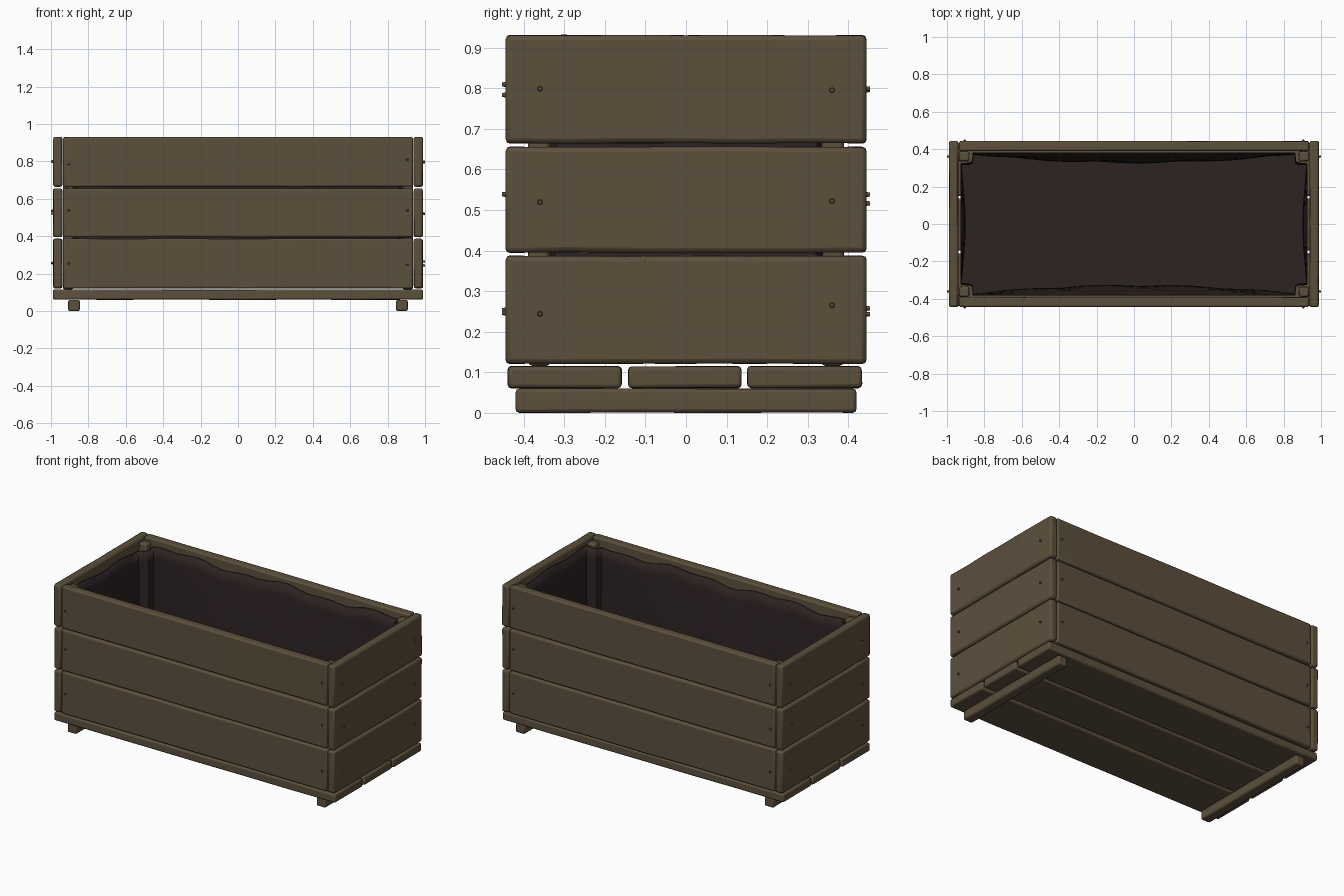
import bpy, bmesh, math, random
from mathutils import Matrix, Vector

random.seed(4)
if "Cube" in bpy.data.objects:
    bpy.data.objects.remove(bpy.data.objects["Cube"], do_unlink=True)


def material(name, rgb):
    m = bpy.data.materials.new(name)
    m.use_nodes = True
    m.diffuse_color = (*rgb, 1)
    m.node_tree.nodes["Principled BSDF"].inputs["Base Color"].default_value = (*rgb, 1)
    return m


WOOD = material("weathered_wood", (0.108, 0.08, 0.046))
LINER = material("dark_liner", (0.026, 0.016, 0.016))


def finish(bm, name, mat, bevel=0):
    bmesh.ops.recalc_face_normals(bm, faces=bm.faces)
    mesh = bpy.data.meshes.new(name)
    bm.to_mesh(mesh)
    bm.free()
    mesh.materials.append(mat)
    ob = bpy.data.objects.new(name, mesh)
    bpy.context.collection.objects.link(ob)
    if bevel:
        mod = ob.modifiers.new("worn_edges", "BEVEL")
        mod.width, mod.segments, mod.limit_method = bevel, 2, "ANGLE"
        mod.angle_limit = math.radians(40)
    bpy.ops.object.select_all(action="DESELECT")
    ob.select_set(True)
    bpy.context.view_layer.objects.active = ob
    bpy.ops.object.shade_smooth_by_angle(angle=math.radians(40))
    return ob


def board(name, low, high, wear=0.003, bevel=0.009):
    """Timber between two corners, cut along its length and slightly worn."""
    low, high = Vector(low), Vector(high)
    size = high - low
    bm = bmesh.new()
    bmesh.ops.create_cube(bm, size=1, matrix=Matrix.Translation((low + high) / 2)
                          @ Matrix.Diagonal((*size, 1)))
    axis = max(range(3), key=lambda i: size[i])
    normal = Vector([float(i == axis) for i in range(3)])
    for k in range(1, 6):
        bmesh.ops.bisect_plane(bm, geom=bm.verts[:] + bm.edges[:] + bm.faces[:],
                               plane_co=low + size * k / 6, plane_no=normal)
    for v in bm.verts:
        for i in range(3):
            inward = -1 if v.co[i] > (low[i] + high[i]) / 2 else 1
            if i != axis:
                v.co[i] += inward * random.uniform(0, wear)
    return finish(bm, name, WOOD, bevel)


def nail(name, pos, direction):
    bm = bmesh.new()
    rot = Vector(direction).to_track_quat("Z", "Y").to_matrix().to_4x4()
    bmesh.ops.create_cone(bm, cap_ends=True, segments=10, radius1=0.007, radius2=0.005,
                          depth=0.014, matrix=Matrix.Translation(pos) @ rot)
    finish(bm, name, WOOD)


# Three rows of side planks with their nails
rows = [("lower", 0.12, 0.388), ("middle", 0.394, 0.657), ("upper", 0.663, 0.932)]
for row, z0, z1 in rows:
    for side, s in (("front", -1), ("back", 1)):
        ys = sorted((s * 0.39, s * 0.445))
        board(f"{row}_{side}_plank", (-0.935, ys[0], z0), (0.935, ys[1], z1))
        for x in (-0.905, 0.905):
            z = (z0 + z1) / 2 + random.uniform(-0.015, 0.02)
            nail(f"{row}_{side}_nail", (x, s * 0.446, z), (0, s, 0))
    for side, s in (("right", -1), ("left", 1)):
        xs = sorted((s * 0.938, s * 0.99))
        board(f"{row}_{side}_plank", (xs[0], -0.445, z0), (xs[1], 0.445, z1), bevel=0.012)
        for y in (-0.36, 0.36):
            z = (z0 + z1) / 2 + random.uniform(-0.015, 0.015)
            nail(f"{row}_{side}_nail", (s * 0.993, y, z), (s, 0, 0))

# Floor boards, feet and corner posts
for name, y0, y1 in (("front", -0.44, -0.157), ("middle", -0.143, 0.138), ("back", 0.15, 0.435)):
    board(f"{name}_floor_board", (-0.99, y0, 0.06), (0.99, y1, 0.116))
for side, s in (("right", -1), ("left", 1)):
    xs = sorted((s * 0.845, s * 0.908))
    board(f"{side}_foot", (xs[0], -0.42, 0), (xs[1], 0.42, 0.06), wear=0.001)
    for end, t in (("front", -1), ("back", 1)):
        xp, yp = sorted((s * 0.88, s * 0.937)), sorted((t * 0.334, t * 0.39))
        board(f"{end}_{side}_post", (xp[0], yp[0], 0.116), (xp[1], yp[1], 0.912))

# Fabric liner: a notched outline around the posts, sagging inward lower down
corners = []
for sx, sy in ((1, 1), (-1, 1), (-1, -1), (1, -1)):
    notch = [(0.925, 0.32), (0.88, 0.325), (0.865, 0.335), (0.86, 0.38)]
    corners += [(sx * x, sy * y) for x, y in (notch if sx * sy > 0 else notch[::-1])]
outline = []
for i, a in enumerate(corners):
    a, b = Vector(a), Vector(corners[(i + 1) % len(corners)])
    n = max(1, round((b - a).length / 0.06))
    outline += [a.lerp(b, k / n) for k in range(n)]

bm = bmesh.new()
levels, bottom = 10, 0.13
rings = []
for j in range(levels + 1):
    t = j / levels
    ring = []
    for p in outline:
        rim = 0.885 + 0.012 * math.sin(p.x * 9 + p.y * 3) + 0.008 * math.sin(p.x * 21 + p.y * 17)
        sag = math.sin(math.pi * min(1, t * 1.2) / 2)
        x = p.x * (1 - 0.012 * sag * (1 + math.cos(p.y * 8)))
        y = p.y * (1 - 0.13 * sag * max(0, 1 - (p.x / 0.9) ** 2))
        y += 0.004 * math.sin(p.x * 14 + t * 5) * sag
        ring.append(bm.verts.new((x, y, rim + (bottom - rim) * t)))
    rings.append(ring)
count = len(outline)
for upper, lower in zip(rings, rings[1:]):
    for i in range(count):
        k = (i + 1) % count
        bm.faces.new((upper[i], upper[k], lower[k], lower[i]))
bm.faces.new(rings[-1])
liner = finish(bm, "fabric_liner", LINER)
thick = liner.modifiers.new("cloth_thickness", "SOLIDIFY")
thick.thickness = 0.006
thick.offset = 0
